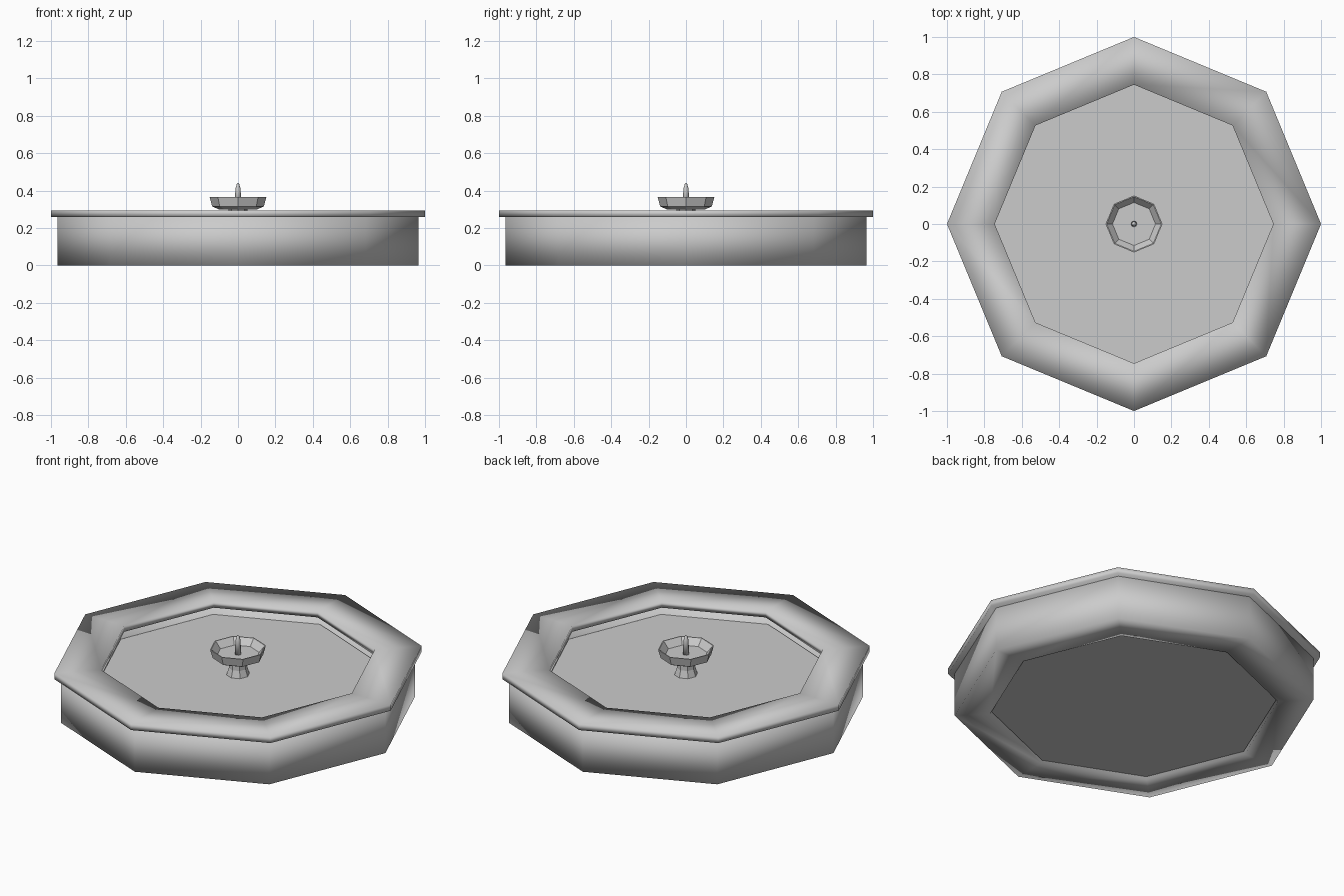
import bpy, bmesh, math

if "Cube" in bpy.data.objects:
    bpy.data.objects.remove(bpy.data.objects["Cube"])

SIDES = 8

stone = bpy.data.materials.new("light_grey")
stone.diffuse_color = (0.6, 0.6, 0.6, 1)
stone.use_nodes = True
stone.node_tree.nodes["Principled BSDF"].inputs["Base Color"].default_value = stone.diffuse_color


def lathe(name, profile, smooth, closed):
    """Spin (radius, z) points into an eight-sided part with corners on the axes."""
    bm = bmesh.new()
    rings = []
    for r, z in profile:
        if r == 0:
            rings.append([bm.verts.new((0, 0, z))] * SIDES)
        else:
            angles = [2 * math.pi * i / SIDES for i in range(SIDES)]
            rings.append([bm.verts.new((r * math.cos(a), r * math.sin(a), z))
                          for a in angles])
    pairs = list(zip(rings, rings[1:]))
    if closed:
        pairs.append((rings[-1], rings[0]))
    for low, high in pairs:
        for i in range(SIDES):
            j = (i + 1) % SIDES
            corners = dict.fromkeys((low[i], low[j], high[j], high[i]))
            bm.faces.new(list(corners))
    bmesh.ops.recalc_face_normals(bm, faces=bm.faces)
    for f in bm.faces:
        f.smooth = smooth
    mesh = bpy.data.meshes.new(name)
    bm.to_mesh(mesh)
    bm.free()
    mesh.materials.append(stone)
    obj = bpy.data.objects.new(name, mesh)
    bpy.context.collection.objects.link(obj)
    return obj


# Basin wall and overhanging rim, both softly shaded rings
lathe("basin_wall", [(0.965, 0), (0.965, 0.26), (0.775, 0.26), (0.775, 0)], True, True)
lathe("basin_rim", [(1, 0.26), (1, 0.295), (0.745, 0.295), (0.745, 0.26)], True, True)

# Water body filling the basin
lathe("water", [(0, 0.015), (0.768, 0.015), (0.768, 0.21), (0, 0.21)], False, False)

# Flared pedestal, shallow bowl and pointed spout
lathe("pedestal", [(0, 0.205), (0.064, 0.205), (0.05, 0.25), (0.05, 0.3), (0, 0.3)],
      False, False)
lathe("bowl", [(0, 0.298), (0.1, 0.298), (0.138, 0.316), (0.152, 0.366),
               (0.146, 0.366), (0.115, 0.328), (0, 0.328)], False, False)
lathe("spout", [(0, 0.32), (0.017, 0.32), (0.014, 0.41), (0.006, 0.437), (0, 0.441)],
      True, False)
